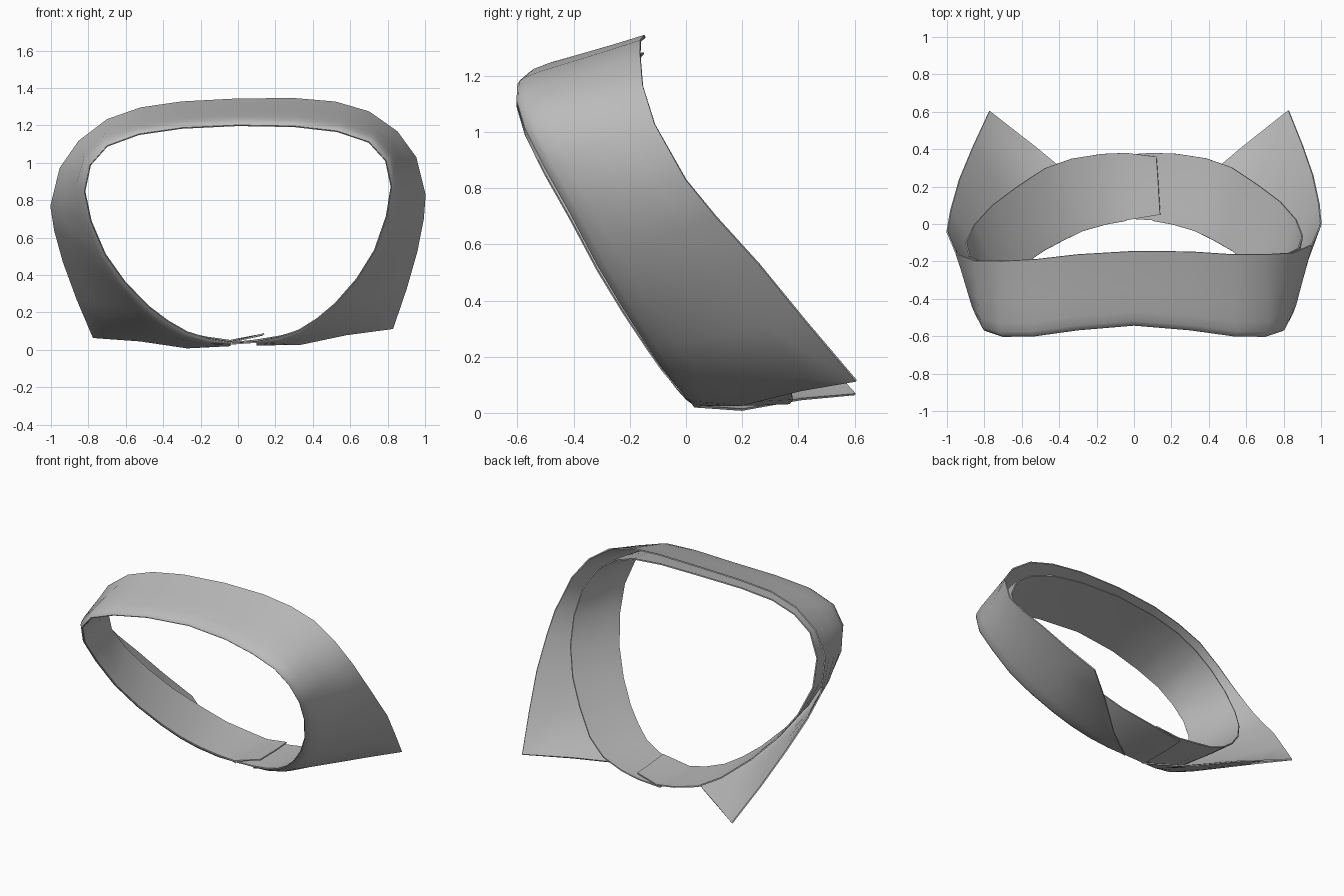
import bpy
import bmesh
from mathutils import Vector

if "Cube" in bpy.data.objects:
    bpy.data.objects.remove(bpy.data.objects["Cube"], do_unlink=True)

cloth = bpy.data.materials.new("grey cloth")
cloth.use_nodes = True
grey = (0.5, 0.5, 0.5, 1)
cloth.diffuse_color = grey
cloth.node_tree.nodes["Principled BSDF"].inputs["Base Color"].default_value = grey

# Half outlines, from the nape round to the throat
FOLD = [(0, -.54, 1.2), (.3, -.565, 1.19), (.53, -.597, 1.16), (.7, -.6, 1.1),
        (.79, -.57, 1), (.82, -.5, .86), (.79, -.41, .7), (.72, -.315, .52),
        (.62, -.225, .37), (.5, -.14, .24), (.4, -.085, .16), (.3, -.035, .1),
        (.18, 0, .06), (.07, .02, .04)]
LEAF_EDGE = [(0, -.145, 1.34), (.3, -.155, 1.333), (.52, -.175, 1.308), (.7, -.18, 1.25),
             (.85, -.175, 1.14), (.95, -.135, 1), (1, -.02, .8), (.985, .09, .67),
             (.945, .25, .5), (.88, .42, .3), (.8, .605, .09), (.55, .41, .065),
             (.3, .2, .02), (.07, .03, .025)]
STAND_EDGE = [(0, -.15, 1.28), (.3, -.165, 1.27), (.52, -.185, 1.24), (.68, -.195, 1.18),
              (.8, -.19, 1.09), (.88, -.15, .95), (.9, -.08, .78), (.86, .01, .62),
              (.77, .11, .46), (.65, .2, .32), (.5, .3, .19), (.36, .35, .11),
              (.2, .375, .07), (.07, .38, .05)]


def both_sides(half, tilt, twist):
    """Mirror a half outline, then lean and twist it a little to one side."""
    whole = [(-x, y, z) for x, y, z in reversed(half[1:])] + half
    return [Vector((x + .03 * max(0, 1 - z / .8), y + twist * x * min(1, z), z + tilt * x))
            for x, y, z in whole]


def loft(name, start, end, rows):
    """Skin a strip between two outlines; rows hold (position, outward bulge)."""
    bm = bmesh.new()
    grid = []
    for a, b in zip(start, end):
        out = Vector((a.x, 0, a.z - .6)).normalized()
        room = min(1, (b - a).length / .4)
        grid.append([bm.verts.new(a.lerp(b, t) + out * bulge * room) for t, bulge in rows])
    for left, right in zip(grid, grid[1:]):
        for i in range(len(rows) - 1):
            bm.faces.new((left[i], right[i], right[i + 1], left[i + 1]))
    bmesh.ops.recalc_face_normals(bm, faces=bm.faces)
    mesh = bpy.data.meshes.new(name)
    bm.to_mesh(mesh)
    bm.free()
    mesh.materials.append(cloth)
    obj = bpy.data.objects.new(name, mesh)
    bpy.context.collection.objects.link(obj)
    thick = obj.modifiers.new("cloth thickness", "SOLIDIFY")
    thick.thickness = .008
    thick.offset = 0
    bpy.ops.object.select_all(action="DESELECT")
    bpy.context.view_layer.objects.active = obj
    obj.select_set(True)
    # Apply the thickness first so that the cut edges stay crisp
    bpy.ops.object.modifier_apply(modifier=thick.name)
    bpy.ops.object.shade_smooth_by_angle(angle=.8)


fold = both_sides(FOLD, .015, 0)
leaf_edge = both_sides(LEAF_EDGE, .03, .025)
stand_edge = both_sides(STAND_EDGE, .015, .025)

# Outer leaf, rolling over the fold and falling to the two points
loft("collar_leaf", fold, leaf_edge,
     [(0, 0), (.015, .012), (.06, .02), (.18, .022), (.45, .014), (.75, .005), (1, 0)])

# Inner stand, its two ends lapping at the throat
lap_top = Vector((.14, .05, .085)), Vector((.12, .36, .08))
lap_under = Vector((-.06, .03, .03)), Vector((-.06, .37, .035))
loft("collar_stand", [lap_top[0]] + fold + [lap_under[0]],
     [lap_top[1]] + stand_edge + [lap_under[1]],
     [(0, 0), (.2, 0), (.6, .004), (1, 0)])
